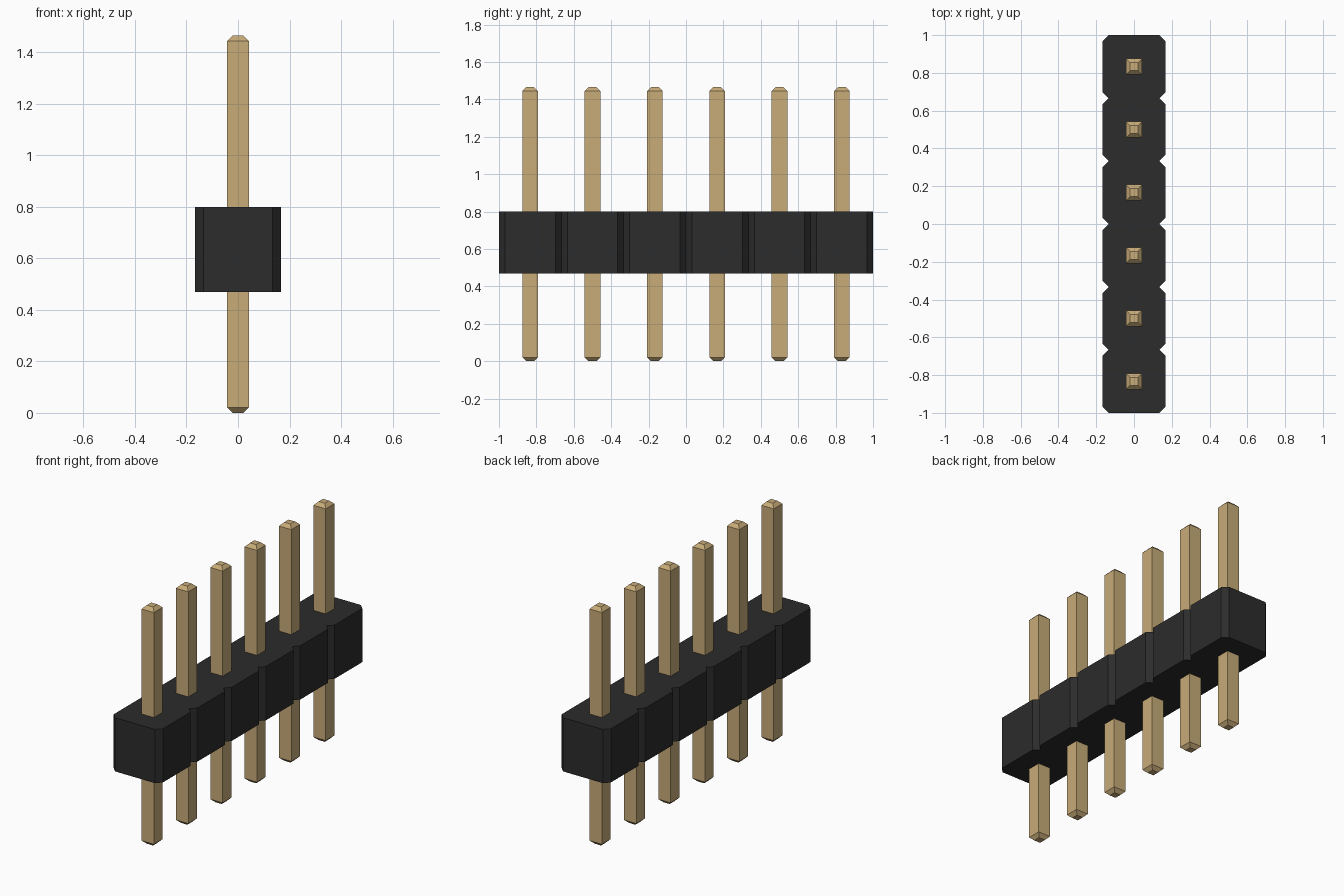
import bpy, bmesh

if "Cube" in bpy.data.objects:
    bpy.data.objects.remove(bpy.data.objects["Cube"])

COUNT = 6
PITCH = 2 / COUNT
HALF = PITCH / 2
CHAMFER = 0.032
BODY_Z = (0.469, 0.799)
PIN_TOP = 1.465
PIN_HALF, TIP_HALF, TIP_H = 0.042, 0.021, 0.021


def material(name, color):
    mat = bpy.data.materials.new(name)
    mat.diffuse_color = (*color, 1)
    mat.use_nodes = True
    mat.node_tree.nodes["Principled BSDF"].inputs["Base Color"].default_value = mat.diffuse_color
    return mat


def loft(name, rings, mat):
    """Closed flat-shaded solid through a stack of equal-length rings."""
    bm = bmesh.new()
    loops = [[bm.verts.new(p) for p in ring] for ring in rings]
    for low, high in zip(loops, loops[1:]):
        for i in range(len(low)):
            j = (i + 1) % len(low)
            bm.faces.new((low[i], low[j], high[j], high[i]))
    bm.faces.new(loops[0][::-1])
    bm.faces.new(loops[-1])
    bmesh.ops.recalc_face_normals(bm, faces=bm.faces[:])
    mesh = bpy.data.meshes.new(name)
    bm.to_mesh(mesh)
    bm.free()
    mesh.materials.append(mat)
    obj = bpy.data.objects.new(name, mesh)
    bpy.context.collection.objects.link(obj)
    return obj


def square(half, y, z):
    return [(sx * half, y + sy * half, z)
            for sx, sy in ((-1, -1), (1, -1), (1, 1), (-1, 1))]


plastic = material("black_plastic", (0.025, 0.025, 0.025))
brass = material("gold_metal", (0.58, 0.41, 0.19))
centres = [(i + 0.5) * PITCH - 1 for i in range(COUNT)]

# Housing: chamfered cells joined in a row, with V notches between them
right = [(HALF - CHAMFER, -1)]
for y in centres:
    right += [(HALF, y - HALF + CHAMFER), (HALF, y + HALF - CHAMFER),
              (HALF - CHAMFER, y + HALF)]
outline = right + [(-x, y) for x, y in reversed(right)]
loft("housing", [[(x, y, z) for x, y in outline] for z in BODY_Z], plastic)

# Square pins with tapered tips at both ends
levels = [(TIP_HALF, 0), (PIN_HALF, TIP_H),
          (PIN_HALF, PIN_TOP - TIP_H), (TIP_HALF, PIN_TOP)]
for i, y in enumerate(centres):
    loft(f"pin_{i + 1}", [square(h, y, z) for h, z in levels], brass)
